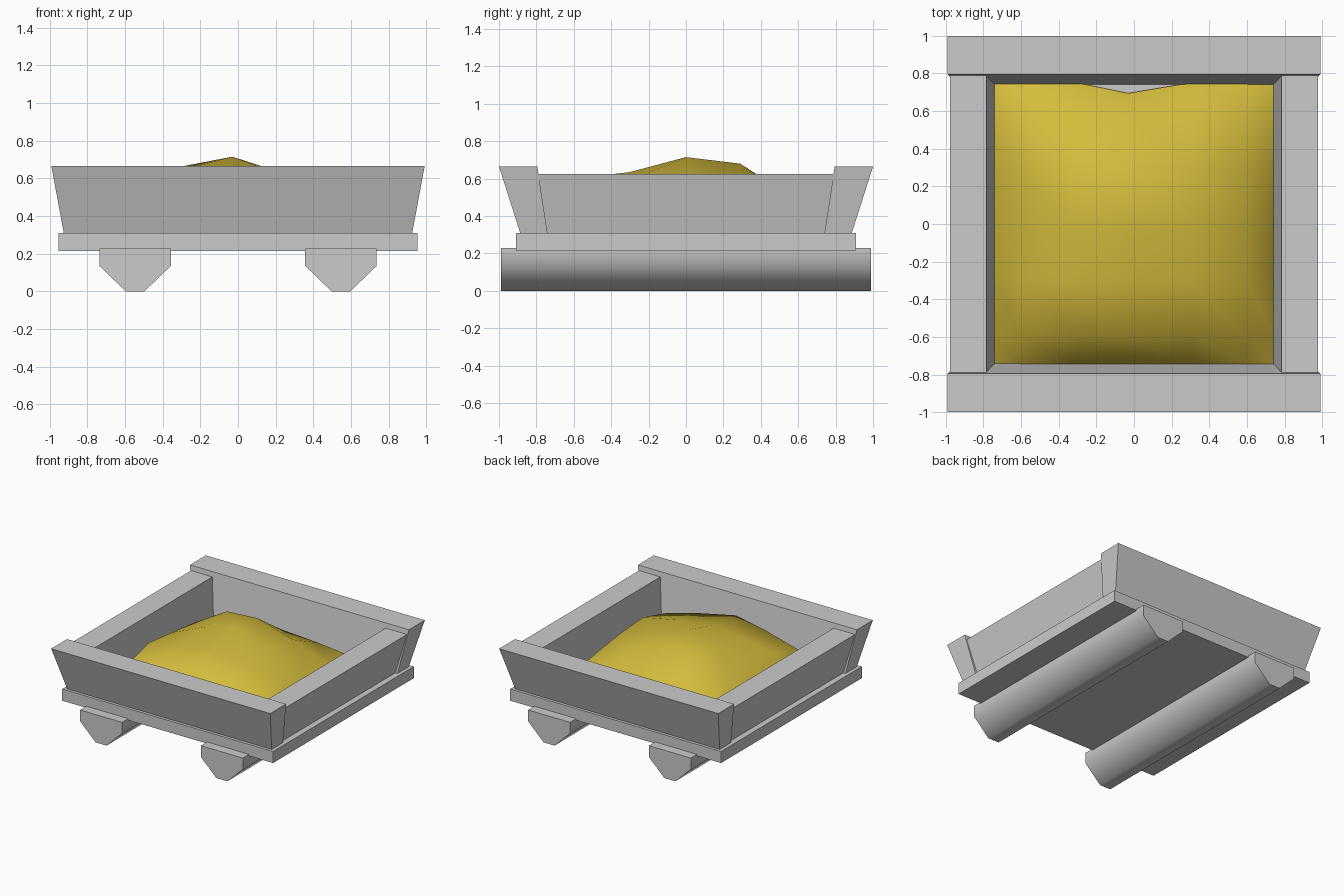
import bpy
import bmesh
import math

cube = bpy.data.objects.get("Cube")
if cube:
    bpy.data.objects.remove(cube, do_unlink=True)


def material(name, rgb):
    m = bpy.data.materials.new(name)
    m.use_nodes = True
    m.diffuse_color = (*rgb, 1)
    m.node_tree.nodes["Principled BSDF"].inputs["Base Color"].default_value = (*rgb, 1)
    return m


GREY = material("pale grey", (0.6, 0.6, 0.6))
SAND = material("sand yellow", (0.66, 0.5, 0.045))


def make(name, verts, faces, mat, angle=None):
    """Create an object; angle is the smooth-shading limit in degrees."""
    me = bpy.data.meshes.new(name)
    bm = bmesh.new()
    vs = [bm.verts.new(v) for v in verts]
    for f in faces:
        bm.faces.new([vs[i] for i in f])
    bmesh.ops.recalc_face_normals(bm, faces=bm.faces[:])
    bm.to_mesh(me)
    bm.free()
    me.materials.append(mat)
    ob = bpy.data.objects.new(name, me)
    bpy.context.collection.objects.link(ob)
    if angle:
        bpy.ops.object.select_all(action='DESELECT')
        ob.select_set(True)
        bpy.context.view_layer.objects.active = ob
        bpy.ops.object.shade_smooth_by_angle(angle=math.radians(angle))
    return ob


def loft(name, ring_a, ring_b, mat, angle=None):
    """Solid between two matching rings of points."""
    n = len(ring_a)
    faces = [tuple(range(n)), tuple(range(n, 2 * n))]
    faces += [(i, (i + 1) % n, n + (i + 1) % n, n + i) for i in range(n)]
    return make(name, ring_a + ring_b, faces, mat, angle)


def rect(x0, x1, y0, y1, z):
    return [(x0, y0, z), (x1, y0, z), (x1, y1, z), (x0, y1, z)]


# Base plate
loft("base_plate", rect(-.955, .955, -.91, .91, .215),
     rect(-.955, .955, -.91, .91, .31), GREY)

# Two runners with chamfered undersides
profile = [(-.19, .228), (-.19, .135), (-.05, 0), (.05, 0), (.19, .135), (.19, .228)]
for side, cx in (("right", -.547), ("left", .547)):
    loft(side + "_runner", [(cx + x, -.99, z) for x, z in profile],
         [(cx + x, .99, z) for x, z in profile], GREY, 50)

# Flared end boards, front and back
for name, s in (("front_board", -1), ("back_board", 1)):
    loft(name, rect(-.925, .925, s * .74, s * .885, .305),
         rect(-.992, .992, s * .795, s * 1.0, .665), GREY, 30)

# Lower side boards fitted between the end boards
for name, s in (("right_board", -1), ("left_board", 1)):
    loft(name, rect(s * .74, s * .905, -.745, .745, .305),
         rect(s * .785, s * .978, -.79, .79, .625), GREY, 30)

# Heaped sand: inner heights by row from back to front, with a low rim
xs = [-.745, -.6, -.3, -.03, .3, .6, .745]
ys = [.75, .6, .29, 0, -.3, -.6, -.75]
heights = [
    [.44, .48, .47, .45, .42],
    [.49, .663, .68, .59, .47],
    [.52, .645, .715, .61, .51],
    [.55, .60, .635, .59, .53],
    [.47, .55, .60, .53, .45],
]
verts = []
for j, y in enumerate(ys):
    for i, x in enumerate(xs):
        rim = i in (0, 6) or j in (0, 6)
        z = .32 if rim else heights[j - 1][i - 1]
        # The back rim falls short of the board near the middle
        verts.append((x, .695 if (i, j) == (3, 0) else y, z))
faces = [(j * 7 + i, j * 7 + i + 1, j * 7 + i + 8, j * 7 + i + 7)
         for j in range(6) for i in range(6)]
sand = make("sand_heap", verts, faces, SAND, 80)
if sum(p.normal.z for p in sand.data.polygons) < 0:
    sand.data.flip_normals()
